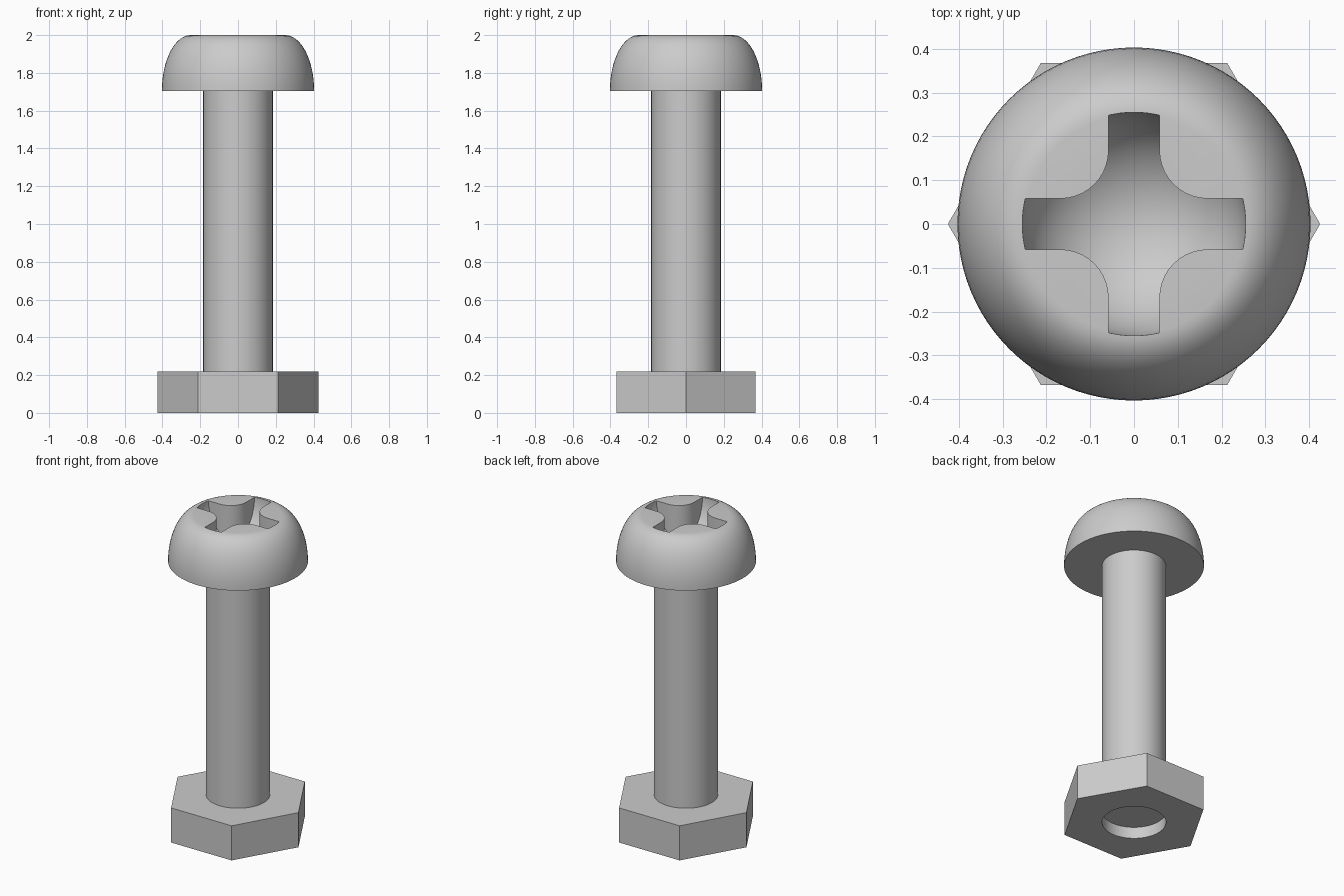
import bpy, bmesh
from math import pi, cos, sin, radians

if "Cube" in bpy.data.objects:
    bpy.data.objects.remove(bpy.data.objects["Cube"], do_unlink=True)

STEEL = (0.6, 0.6, 0.6, 1)
steel = bpy.data.materials.new("grey steel")
steel.use_nodes = True
steel.diffuse_color = STEEL
steel.node_tree.nodes["Principled BSDF"].inputs["Base Color"].default_value = STEEL

SHANK_R, BOWL_R, TOP_Z, HEAD_Z, NUT_Z = 0.184, 0.255, 2.0, 1.705, 0.22


def finish(name, bm):
    bmesh.ops.recalc_face_normals(bm, faces=bm.faces)
    mesh = bpy.data.meshes.new(name)
    bm.to_mesh(mesh)
    bm.free()
    mesh.materials.append(steel)
    ob = bpy.data.objects.new(name, mesh)
    bpy.context.collection.objects.link(ob)
    return ob


def prism(name, outline, z0, z1):
    bm = bmesh.new()
    face = bm.faces.new([bm.verts.new((x, y, z0)) for x, y in outline])
    top = bmesh.ops.extrude_face_region(bm, geom=[face])["geom"]
    for v in top:
        if isinstance(v, bmesh.types.BMVert):
            v.co.z = z1
    return finish(name, bm)


def circle(radius, sides):
    return [(radius * cos(2 * pi * i / sides), radius * sin(2 * pi * i / sides))
            for i in range(sides)]


def combine(target, tool, operation):
    """Apply a boolean and remove the tool."""
    mod = target.modifiers.new("cut", "BOOLEAN")
    mod.object, mod.operation, mod.solver = tool, operation, "EXACT"
    bpy.context.view_layer.objects.active = target
    bpy.ops.object.modifier_apply(modifier=mod.name)
    bpy.data.objects.remove(tool, do_unlink=True)


def smooth(ob):
    bpy.ops.object.select_all(action="DESELECT")
    ob.select_set(True)
    bpy.context.view_layer.objects.active = ob
    bpy.ops.object.shade_smooth_by_angle(angle=radians(35))


# Domed head: flat top running into a quarter ellipse
bm = bmesh.new()
steps = 16
rings = []
for k in range(steps + 1):
    a = pi / 2 * k / steps
    z = HEAD_Z + (TOP_Z - HEAD_Z) * sin(a)
    rings.append([bm.verts.new((x, y, z)) for x, y in circle(0.25 + 0.153 * cos(a), 96)])
for low, high in zip(rings, rings[1:]):
    for i in range(len(low)):
        j = (i + 1) % len(low)
        bm.faces.new((low[i], low[j], high[j], high[i]))
bm.faces.new(rings[0])
bm.faces.new(rings[-1])
head = finish("head", bm)

# Cross recess: filleted cross with a bowl-shaped floor
HALF, FILLET, REACH = 0.058, 0.11, 0.3
corner = HALF + FILLET
quarter = [(REACH, HALF)]
for k in range(11):
    a = -pi / 2 - pi / 2 * k / 10
    quarter.append((corner + FILLET * cos(a), corner + FILLET * sin(a)))
quarter.append((HALF, REACH))
outline = []
for _ in range(4):
    outline += quarter
    quarter = [(-y, x) for x, y in quarter]
recess = prism("recess_cutter", outline, 1.6, 2.1)
bm = bmesh.new()
bmesh.ops.create_uvsphere(bm, u_segments=96, v_segments=48, radius=BOWL_R)
bmesh.ops.translate(bm, verts=bm.verts, vec=(0, 0, TOP_Z))
combine(recess, finish("bowl_cutter", bm), "INTERSECT")
combine(head, recess, "DIFFERENCE")
smooth(head)

# Shank, ending inside the nut
shank = prism("shank", circle(SHANK_R, 64), 0.073, HEAD_Z + 0.005)
smooth(shank)

# Hexagonal nut with a round bore
nut = prism("nut", circle(0.425, 6), 0, NUT_Z)
combine(nut, prism("bore_cutter", circle(SHANK_R, 64), -0.1, NUT_Z + 0.1), "DIFFERENCE")
smooth(nut)
